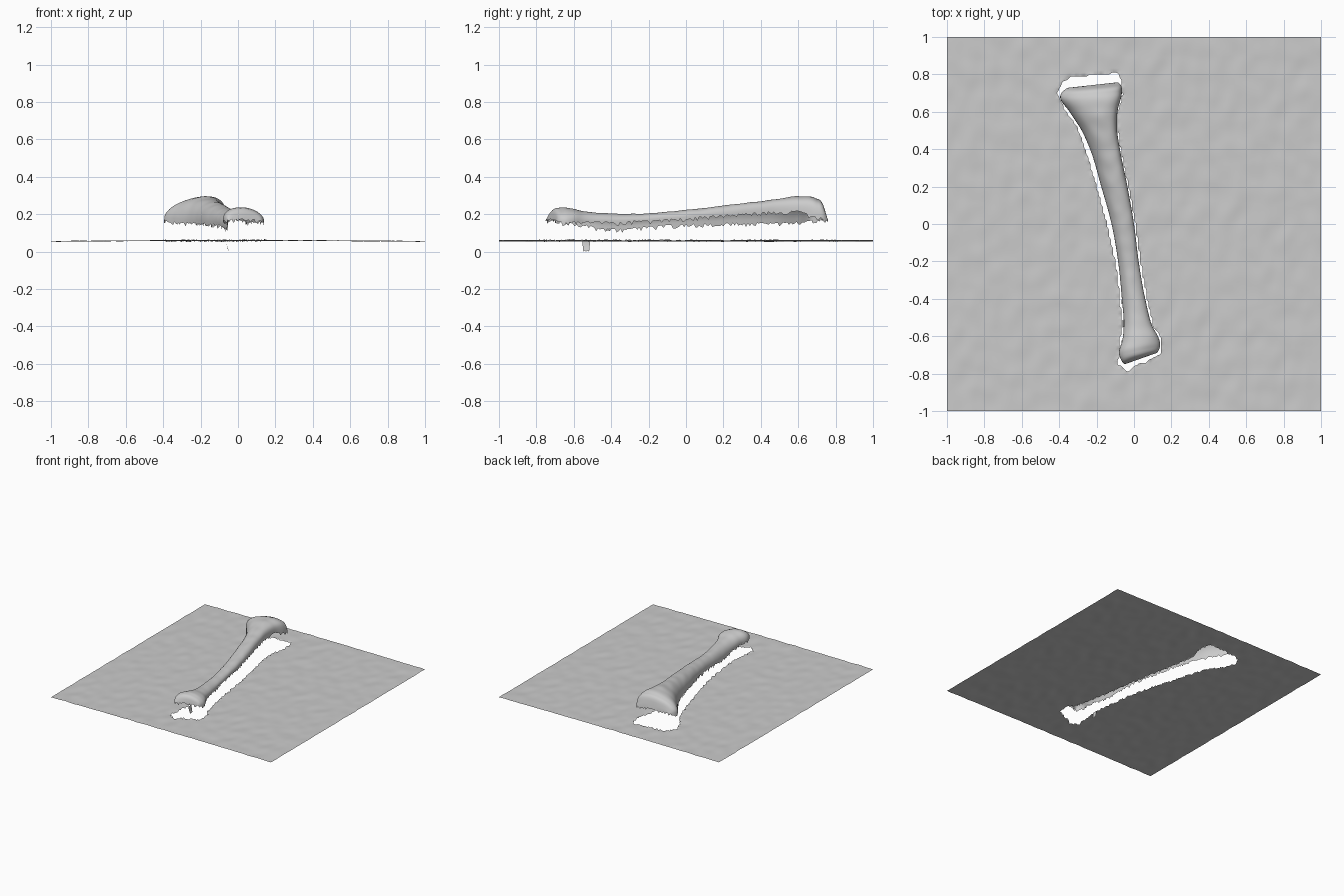
import bpy, bmesh, math, random
from mathutils import Vector, noise

if "Cube" in bpy.data.objects:
    bpy.data.objects.remove(bpy.data.objects["Cube"])

random.seed(4)


def finish(bm, name):
    mesh = bpy.data.meshes.new(name)
    bm.normal_update()
    bm.to_mesh(mesh)
    bm.free()
    for p in mesh.polygons:
        p.use_smooth = True
    ob = bpy.data.objects.new(name, mesh)
    bpy.context.collection.objects.link(ob)
    return ob


# Bone stations: left x, left y, right x, right y, top z, left rim z, right rim z, ridge position
STATIONS = [
    (-.050, -.750, .120, -.690, .175, .170, .165, .40),
    (-.062, -.738, .128, -.682, .212, .168, .162, .40),
    (-.080, -.690, .140, -.650, .235, .165, .155, .40),
    (-.062, -.620, .130, -.605, .230, .160, .160, .45),
    (-.055, -.550, .100, -.550, .217, .145, .160, .50),
    (-.065, -.400, .060, -.400, .204, .122, .160, .55),
    (-.085, -.200, .025, -.200, .205, .135, .167, .58),
    (-.120, .000, .000, .000, .224, .148, .180, .60),
    (-.175, .200, -.035, .200, .246, .153, .195, .62),
    (-.235, .400, -.075, .400, .270, .155, .210, .65),
    (-.280, .500, -.090, .500, .283, .156, .215, .66),
    (-.345, .600, -.087, .610, .296, .160, .215, .68),
    (-.395, .680, -.065, .700, .285, .170, .185, .68),
    (-.380, .710, -.068, .738, .258, .172, .178, .66),
    (-.355, .728, -.085, .758, .185, .175, .175, .60),
]


def spline(a, b, c, d, t):
    # Centripetal-like tangents scaled by station spacing
    def gap(p, q):
        return math.hypot(p[0] + p[2] - q[0] - q[2], p[1] + p[3] - q[1] - q[3]) / 2 + .01
    h0, h1, h2 = gap(a, b), gap(b, c), gap(c, d)
    out = []
    for p, q, r, s in zip(a, b, c, d):
        m1 = h1 * ((q - p) / h0 * h1 + (r - q) / h1 * h0) / (h0 + h1)
        m2 = h1 * ((r - q) / h1 * h2 + (s - r) / h2 * h1) / (h1 + h2)
        out.append((2*t**3 - 3*t*t + 1)*q + (t**3 - 2*t*t + t)*m1
                   + (3*t*t - 2*t**3)*r + (t**3 - t*t)*m2)
    return out


rows = []
for i in range(len(STATIONS) - 1):
    a, b = STATIONS[max(i-1, 0)], STATIONS[i]
    c, d = STATIONS[i+1], STATIONS[min(i+2, len(STATIONS)-1)]
    n = max(4, round(abs(c[1] + c[3] - b[1] - b[3]) / 2 / .01))
    rows += [spline(a, b, c, d, k / n) for k in range(n)]
rows.append(STATIONS[-1])

# Bone shell: arched cross-sections, open underneath with ragged rims
bm = bmesh.new()
SEG = 36
grid = []
for lx, ly, rx, ry, top, zl, zr, k in rows:
    ring = []
    for j in range(SEG + 1):
        ang = math.pi * j / SEG
        s = (1 - math.cos(ang)) / 2
        f = s + 4 * (k - .5) * s * (1 - s)
        base = zl + (zr - zl) * s
        z = base + (top - base) * max(math.sin(ang), 0) ** .85
        v = Vector((lx + (rx - lx) * f, ly + (ry - ly) * f, z))
        v.z += .003 * noise.noise(v * 14)
        if j in (0, SEG):
            v.z -= random.random() ** 2 * .022
        ring.append(bm.verts.new(v))
    grid.append(ring)
for ring in (grid[0], grid[-1]):
    for v in ring[1:-1]:
        v.co.z -= random.random() ** 2 * .02
for r0, r1 in zip(grid, grid[1:]):
    for j in range(SEG):
        bm.faces.new((r0[j], r1[j], r1[j+1], r0[j+1]))
bmesh.ops.reverse_faces(bm, faces=bm.faces)
bm.normal_update()
if sum(f.normal.z for f in bm.faces) < 0:
    bmesh.ops.reverse_faces(bm, faces=bm.faces)
finish(bm, "bone_shell")

# Hole outline in the sheet: a bit wider than the bone
HOLE = [(-.41, .70), (-.38, .76), (-.33, .79), (-.14, .80), (-.10, .815), (-.07, .78),
        (-.06, .69), (-.085, .60), (-.085, .50), (-.07, .40), (-.03, .20), (.008, 0),
        (.035, -.20), (.07, -.40), (.105, -.55), (.14, -.60), (.15, -.69), (.06, -.74),
        (.01, -.755), (-.03, -.79), (-.085, -.75), (-.08, -.66), (-.065, -.55),
        (-.075, -.40), (-.10, -.20), (-.145, 0), (-.20, .20), (-.26, .40), (-.305, .52),
        (-.37, .61)]


def inside(x, y):
    hit = False
    for (x0, y0), (x1, y1) in zip(HOLE, HOLE[1:] + HOLE[:1]):
        if (y0 > y) != (y1 > y) and x < x0 + (y - y0) * (x1 - x0) / (y1 - y0):
            hit = not hit
    return hit


# Scanned sheet: gently rippled, ragged hole under the bone
bm = bmesh.new()
bmesh.ops.create_grid(bm, x_segments=180, y_segments=180, size=1)
cut = []
for f in bm.faces:
    c = f.calc_center_median()
    if abs(c.x) < .45 and inside(c.x, c.y):
        cut.append(f)
bmesh.ops.delete(bm, geom=cut, context='FACES')
for v in bm.verts:
    x, y = v.co.x, v.co.y
    v.co.z = .060 - .005 * min(1, x * x) + .004 * noise.noise(Vector((x * 12, y * 9, 2)))
rim = [v for v in bm.verts if v.is_boundary and max(abs(v.co.x), abs(v.co.y)) < .99]
smoothed = {v: sum((e.other_vert(v).co for e in v.link_edges if e.is_boundary), Vector()) / 2
            for v in rim if sum(e.is_boundary for e in v.link_edges) == 2}
for v, p in smoothed.items():
    v.co = v.co * .5 + p * .5
    v.co.z += random.uniform(-.008, .006)
finish(bm, "scanned_sheet")


# Small ragged flaps hanging from the hole rim and from the bone
def flap(name, x, y0, y1, z0, z1):
    bm = bmesh.new()
    cols = []
    for i in range(5):
        y = y0 + (y1 - y0) * i / 4
        cols.append([bm.verts.new((x + .012 * t * t, y + (0.5 - i / 4) * .012 * t,
                                   z0 + (z1 - z0) * t * (1 - .12 * (i % 2)))) for t in (0, .35, .7, 1)])
    for p, q in zip(cols, cols[1:]):
        for j in range(3):
            bm.faces.new((p[j], p[j+1], q[j+1], q[j]))
    finish(bm, name)


flap("sheet_flap", -.062, -.555, -.512, .058, 0)
flap("bone_flap_shaft", -.068, -.43, -.40, .130, .112)
flap("bone_flap_end", -.068, -.64, -.62, .170, .140)
